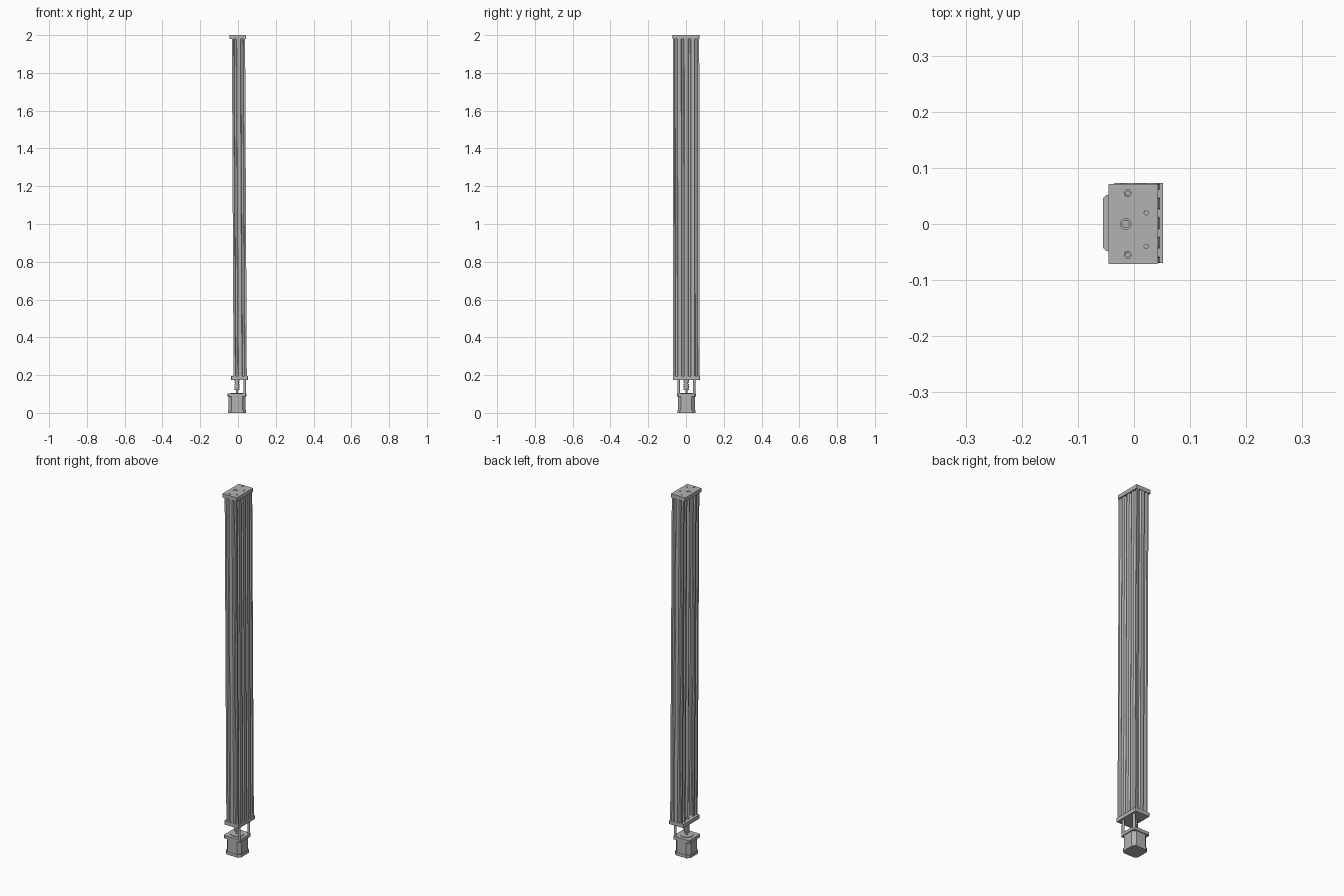
import bpy, bmesh, math
from mathutils import Matrix, Vector

cube = bpy.data.objects.get("Cube")
if cube:
    bpy.data.objects.remove(cube, do_unlink=True)

MM = 0.00175          # one millimetre of the real extrusion
BEAM_X = 0.0175       # beam centre relative to the screw axis
PLATE_X = 0.014

# The whole assembly leans very slightly off the vertical
LEAN = Matrix(((1, 0, -0.005, -0.005), (0, 1, -0.001, 0.002),
               (0, 0, 1, 0), (0, 0, 0, 1)))

grey = bpy.data.materials.new("aluminium_grey")
grey.use_nodes = True
colour = (0.45, 0.45, 0.45, 1)
grey.diffuse_color = colour
grey.node_tree.nodes["Principled BSDF"].inputs["Base Color"].default_value = colour


def finish(name, bm, smooth=False):
    bmesh.ops.recalc_face_normals(bm, faces=bm.faces)
    mesh = bpy.data.meshes.new(name)
    bm.to_mesh(mesh)
    bm.free()
    mesh.transform(LEAN)
    mesh.materials.append(grey)
    ob = bpy.data.objects.new(name, mesh)
    bpy.context.collection.objects.link(ob)
    if smooth:
        bpy.ops.object.select_all(action='DESELECT')
        ob.select_set(True)
        bpy.context.view_layer.objects.active = ob
        bpy.ops.object.shade_smooth_by_angle(angle=math.radians(35))
    return ob


def prism(name, outline, z0, z1):
    """Extrude a closed 2D outline from z0 to z1."""
    bm = bmesh.new()
    base = bm.faces.new([bm.verts.new((x, y, z0)) for x, y in outline])
    out = bmesh.ops.extrude_face_region(bm, geom=[base])
    top = [v for v in out["geom"] if isinstance(v, bmesh.types.BMVert)]
    bmesh.ops.translate(bm, verts=top, vec=(0, 0, z1 - z0))
    bmesh.ops.triangulate(bm, faces=[f for f in bm.faces if len(f.verts) > 8])
    return finish(name, bm)


def rod(name, x, y, r, z0, z1, sides=20):
    bm = bmesh.new()
    bmesh.ops.create_cone(bm, cap_ends=True, segments=sides, radius1=r, radius2=r,
                          depth=z1 - z0, matrix=Matrix.Translation((x, y, (z0 + z1) / 2)))
    return finish(name, bm, True)


def chamfered(half, cut, cx=0.0, half_y=None):
    """Rectangle with cut corners."""
    hy = half_y or half
    quarter = [(half, hy - cut), (half - cut, hy)]
    pts = quarter + [(-x, y) for x, y in reversed(quarter)]
    pts += [(-x, -y) for x, y in pts]
    return [(cx + x, y) for x, y in pts]


# Beam section: half of a U channel, slots cut into every edge at the given spots
SLOT = [(-4.6, 0), (-3.1, 1.8), (-5.5, 1.8), (-5.5, 2.6), (-2.8, 6)]
SLOT += [(-t, d) for t, d in reversed(SLOT)]


def edge(a, b, slots):
    """Points from a towards b, with a slot centred at each distance along it."""
    a, b = Vector(a), Vector(b)
    along = (b - a).normalized()
    inward = Vector((-along.y, along.x))
    pts = [a]
    for s in slots:
        pts += [a + along * (s + t) + inward * d for t, d in SLOT]
    return pts


corners = [(20, 0), (20, 40), (-20, 40), (-20, 20), (0, 20), (0, 0)]
slot_spots = [(10, 30), (10, 30), (10,), (10,), (10,)]
half = []
for a, b, s in zip(corners, corners[1:], slot_spots):
    half += edge(a, b, s)
half = half[1:]
section = half + [Vector((p.x, -p.y)) for p in reversed(half)]
prism("channel_beam", [(BEAM_X + p.x * MM, p.y * MM) for p in section], 0.19, 1.985)

# End plates, bored for the screw and its fixings
for name, z0, z1 in (("lower_end_plate", 0.175, 0.196), ("upper_end_plate", 1.979, 2.0)):
    plate = prism(name, chamfered(0.044, 0.001, PLATE_X, 0.071), z0, z1)
    holes = [(0, 0, 0.0095)] + [(0.004, y, 0.006) for y in (-0.055, 0.055)]
    holes += [(0.037, y, 0.004) for y in (-0.04, 0.02)]
    for i, (x, y, r) in enumerate(holes):
        deep = 0.01 if i else 0.016
        cutter = rod(name + "_cutter", x, y, r, z1 - deep, z1 + 0.01)
        cutter.hide_render = True
        cutter.hide_set(True)
        mod = plate.modifiers.new("bore", 'BOOLEAN')
        mod.operation = 'DIFFERENCE'
        mod.object = cutter
    for y in (-0.055, 0.055):
        rod("plate_screw", 0.004, y, 0.0045, z1 - 0.012, z1 - 0.001, 12)

# Lead screw with its end bearings
rod("lead_screw", 0, 0, 0.007, 0.14, 1.997)
rod("lower_bearing", 0, 0, 0.014, 0.168, 0.2)
rod("upper_bearing", 0, 0, 0.014, 1.965, 1.98)

# Ribbed shaft coupler
for i in range(4):
    z = 0.12 + i * 0.0125
    rod("coupler_ring", 0, 0, 0.014, z, z + 0.009)
rod("coupler_core", 0, 0, 0.010, 0.12, 0.168)

# Stepper motor
prism("motor_rear_cap", chamfered(0.047, 0.014), 0, 0.016)
prism("motor_stator", chamfered(0.045, 0.017), 0.016, 0.086)
prism("motor_flange", chamfered(0.05, 0.006), 0.086, 0.103)
rod("motor_boss", 0, 0, 0.033, 0.103, 0.106, 28)
rod("motor_shaft", 0, 0, 0.0056, 0.1, 0.13)

# Standoffs between motor and lower plate
for side in (-1, 1):
    rod("motor_standoff", 0.041, side * 0.041, 0.007, 0.1, 0.178, 16)
